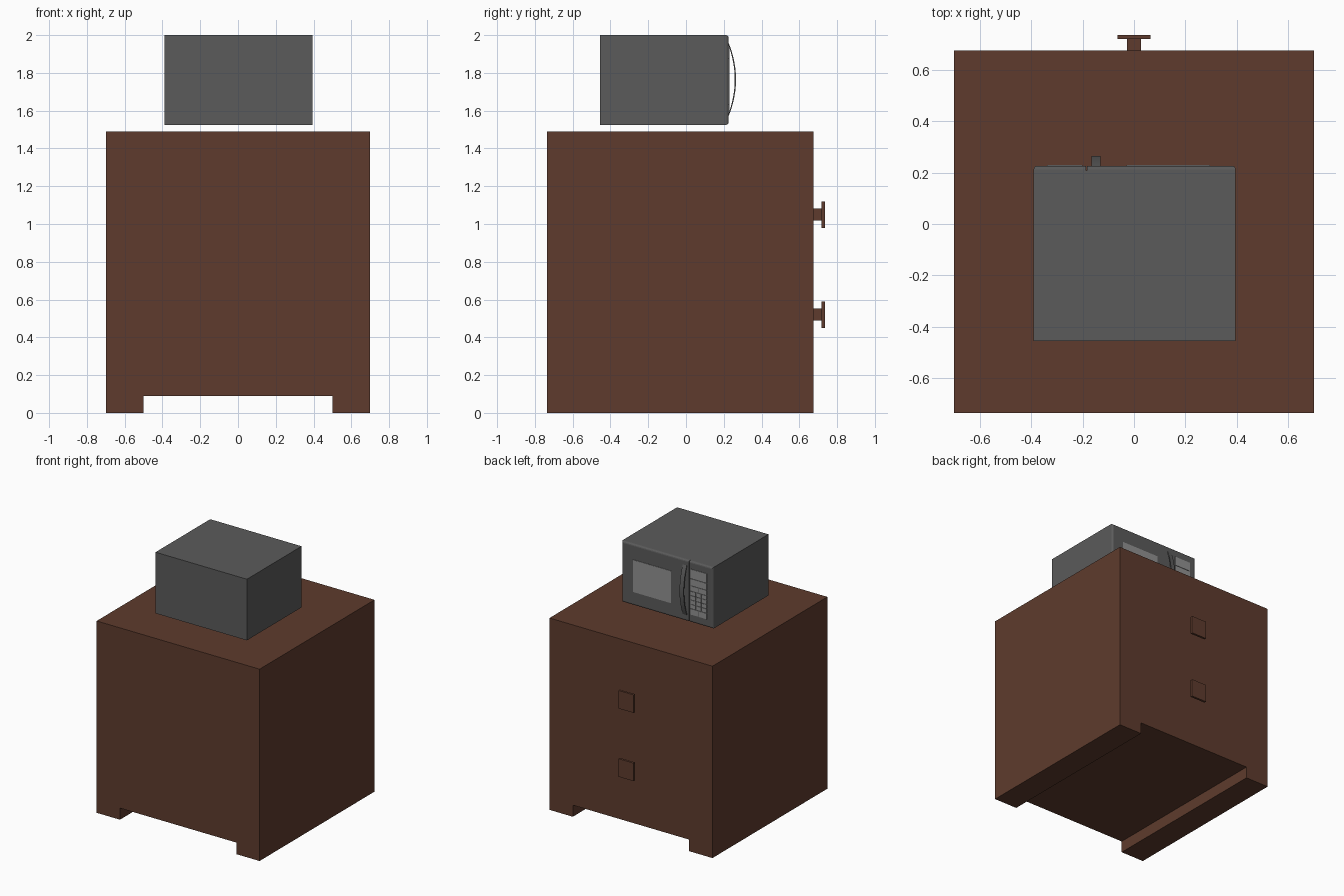
import bpy, bmesh, math

if "Cube" in bpy.data.objects:
    bpy.data.objects.remove(bpy.data.objects["Cube"])


def srgb(v):
    v /= 255
    return v / 12.92 if v <= 0.04045 else ((v + 0.055) / 1.055) ** 2.4


def material(name, r, g, b):
    m = bpy.data.materials.new(name)
    m.diffuse_color = (srgb(r), srgb(g), srgb(b), 1)
    m.use_nodes = True
    m.node_tree.nodes["Principled BSDF"].inputs["Base Color"].default_value = m.diffuse_color
    return m


WOOD = material("brown wood", 94, 59, 45)
GREY = material("dark grey casing", 91, 91, 91)
LIGHT = material("light grey panels", 146, 146, 146)


def finish(name, bm, mat):
    bmesh.ops.recalc_face_normals(bm, faces=bm.faces)
    me = bpy.data.meshes.new(name)
    bm.to_mesh(me)
    bm.free()
    me.materials.append(mat)
    ob = bpy.data.objects.new(name, me)
    bpy.context.collection.objects.link(ob)
    return ob


def box_mesh(x, y, z):
    bm = bmesh.new()
    bmesh.ops.create_cube(bm, size=1)
    for v in bm.verts:
        v.co = [lo + (c + 0.5) * (hi - lo) for c, (lo, hi) in zip(v.co, (x, y, z))]
    return bm


def box(name, x, y, z, mat):
    return finish(name, box_mesh(x, y, z), mat)


def extrude(name, points, axis, lo, hi, mat):
    """Extrude a closed 2D profile along axis 0 (x) or 1 (y)."""
    bm = bmesh.new()
    place = (lambda p: (lo, p[0], p[1])) if axis == 0 else (lambda p: (p[0], lo, p[1]))
    face = bm.faces.new([bm.verts.new(place(p)) for p in points])
    ext = bmesh.ops.extrude_face_region(bm, geom=[face])["geom"]
    for v in ext:
        if isinstance(v, bmesh.types.BMVert):
            v.co[axis] = hi
    return finish(name, bm, mat)


# Cabinet with two runners below
extrude("cabinet", [(-0.7, 0), (-0.5, 0), (-0.5, 0.09), (0.5, 0.09), (0.5, 0),
                    (0.7, 0), (0.7, 1.49), (-0.7, 1.49)], 1, -0.735, 0.675, WOOD)

# Drawer knobs: square stem and plate
for label, z in (("lower", 0.52), ("upper", 1.05)):
    box(label + "_knob_stem", (-0.027, 0.027), (0.67, 0.72), (z - 0.032, z + 0.032), WOOD)
    box(label + "_knob_plate", (-0.065, 0.065), (0.718, 0.735), (z - 0.07, z + 0.07), WOOD)

# Microwave casing
X0, X1, Z0, Z1, FRONT = -0.39, 0.395, 1.525, 2.0, 0.226
SPLIT = -0.185
box("microwave_casing", (X0, X1), (-0.455, 0.208), (Z0, Z1), GREY)


# Door and control fascia: plates rounded on their outer front edges only
def fascia(name, x0, x1):
    bm = box_mesh((x0, x1), (0.208, FRONT), (Z0, Z1))
    edges = [e for e in bm.edges
             if all(v.co.y > FRONT - 0.001 for v in e.verts)
             and not all(abs(v.co.x - SPLIT) < 0.01 for v in e.verts)]
    bmesh.ops.bevel(bm, geom=edges, offset=0.014, segments=3, profile=0.5, affect='EDGES')
    finish(name, bm, GREY)


fascia("door", SPLIT + 0.002, X1)
fascia("control_fascia", X0, SPLIT - 0.002)


# Window, display and keys as thin plates
def plate(name, x0, x1, z0, z1):
    box(name, (x0, x1), (FRONT - 0.002, FRONT + 0.003), (z0, z1), LIGHT)


plate("door_window", -0.03, 0.295, 1.63, 1.88)
PX0, PX1, GAP = -0.338, -0.2, 0.005
plate("display", PX0, PX1, 1.87, 1.94)
z = 1.865
for row, (count, height) in enumerate([(1, 0.055), (2, 0.042), (3, 0.034), (3, 0.034),
                                       (3, 0.034), (3, 0.034), (2, 0.05)]):
    step = (PX1 - PX0 + GAP) / count
    for col in range(count):
        left = PX0 + col * step
        plate(f"key_{row}_{col}", left, left + step - GAP, z - height + GAP, z)
    z -= height

# Bowed door handle
N = 16
outer, inner = [], []
for i in range(N + 1):
    t = -1 + 2 * i / N
    bow = 0.042 * (1 - t * t)
    outer.append((0.223 + bow, 1.765 + 0.2 * t))
    inner.append((0.221 + bow * 0.88, 1.765 + 0.192 * t))
handle = extrude("door_handle", outer + inner[::-1], 0, -0.165, -0.13, GREY)
bpy.context.view_layer.objects.active = handle
handle.select_set(True)
bpy.ops.object.shade_smooth_by_angle(angle=math.radians(30))
